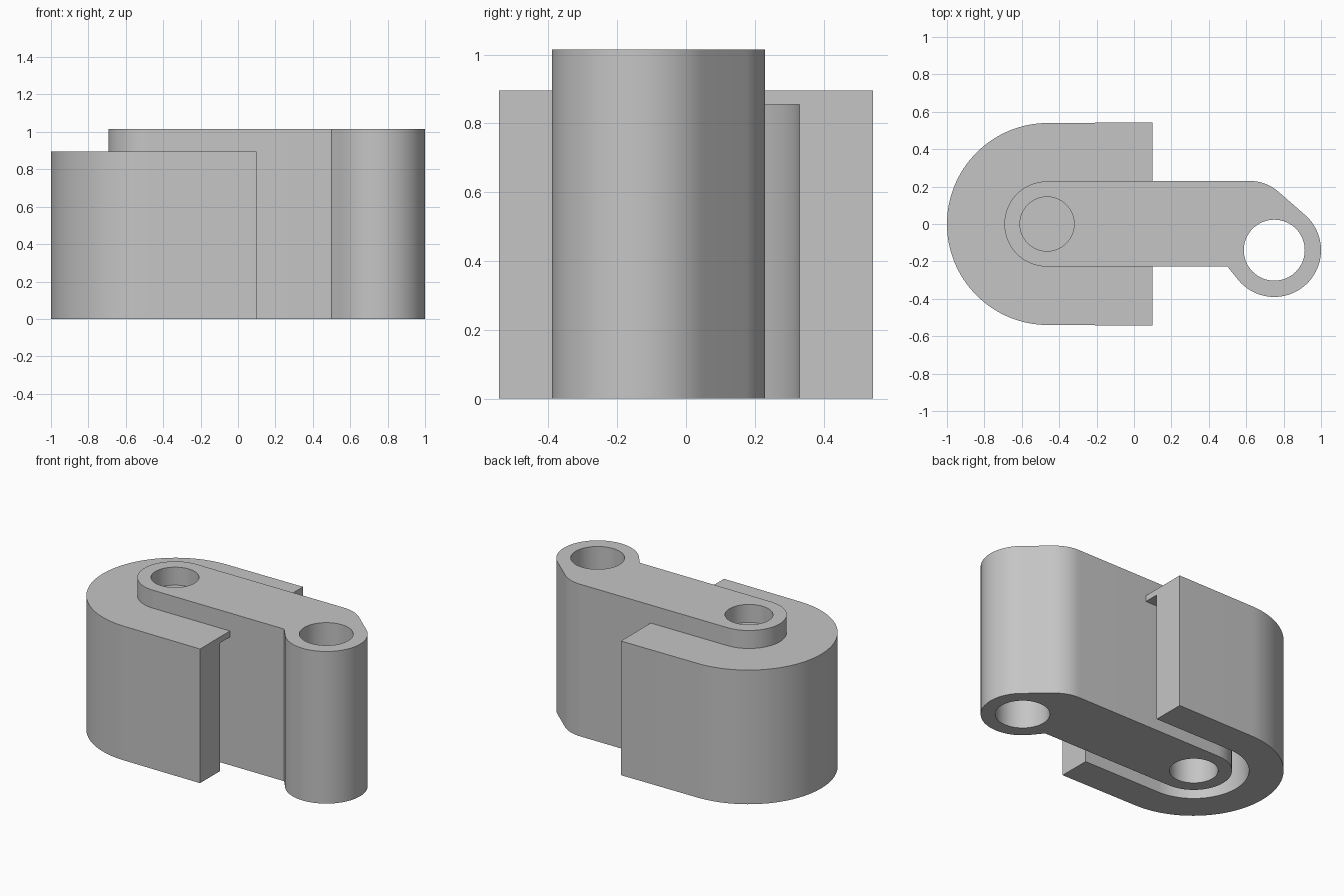
import bpy, bmesh
from math import cos, sin, radians

cube = bpy.data.objects.get("Cube")
if cube:
    bpy.data.objects.remove(cube, do_unlink=True)

grey = bpy.data.materials.new("plain_grey")
grey.use_nodes = True
colour = (0.56, 0.56, 0.56, 1)
grey.diffuse_color = colour
grey.node_tree.nodes["Principled BSDF"].inputs["Base Color"].default_value = colour


def arc(centre, radius, start, end, steps=32):
    """Points along an arc, angles in degrees."""
    angles = [radians(start + (end - start) * i / steps) for i in range(steps + 1)]
    return [(centre[0] + radius * cos(a), centre[1] + radius * sin(a)) for a in angles]


def circle(centre, radius, steps=64):
    return arc(centre, radius, 0, 360, steps)[:-1]


def prism(name, loops, low, high):
    """Extrude an outline, with optional hole loops, between two heights."""
    bm = bmesh.new()
    edges = []
    for loop in loops:
        verts = [bm.verts.new((x, y, low)) for x, y in loop]
        edges += [bm.edges.new((verts[i - 1], verts[i])) for i in range(len(verts))]
    if len(loops) == 1:
        bm.faces.new(verts)
    else:
        bmesh.ops.triangle_fill(bm, edges=edges, use_beauty=True)
    caps = bmesh.ops.extrude_face_region(bm, geom=bm.faces[:], use_keep_orig=True)
    top = [v for v in caps["geom"] if isinstance(v, bmesh.types.BMVert)]
    bmesh.ops.translate(bm, verts=top, vec=(0, 0, high - low))
    bmesh.ops.recalc_face_normals(bm, faces=bm.faces[:])
    mesh = bpy.data.meshes.new(name)
    bm.to_mesh(mesh)
    bm.free()
    mesh.materials.append(grey)
    obj = bpy.data.objects.new(name, mesh)
    bpy.context.collection.objects.link(obj)
    return obj


def smooth(obj):
    bpy.ops.object.select_all(action="DESELECT")
    obj.select_set(True)
    bpy.context.view_layer.objects.active = obj
    bpy.ops.object.shade_smooth_by_angle(angle=radians(25))


pivot, elbow, eye = (-0.465, 0), (0.62, 0), (0.75, -0.14)

# Link arm: rounded bar with a bent eye, and a bore at each end
outline = (arc(pivot, 0.228, 90, 270)
           + [(0.5, -0.228)]
           + arc(eye, 0.25, 217, 409, 48)
           + arc(elbow, 0.23, 49, 90, 12))
link = prism("link_arm", [outline, circle(pivot, 0.145), circle(eye, 0.163)], 0, 1.015)
smooth(link)

# Housing: round-ended block, hollowed from below to leave a thin top plate
housing = prism("housing", [arc((-0.46, 0), 0.54, 91, 269, 64)
                            + [(0.1, -0.543), (0.1, 0.543)]], 0, 0.895)
slot = prism("slot_cutter", [arc(pivot, 0.33, 90, 270, 48)
                             + [(0.4, -0.33), (0.4, 0.33)]], -0.2, 0.855)
slot.hide_render = True
cut = housing.modifiers.new("slot", "BOOLEAN")
cut.operation = "DIFFERENCE"
cut.solver = "EXACT"
cut.object = slot
bpy.context.view_layer.objects.active = housing
bpy.ops.object.modifier_apply(modifier=cut.name)
bpy.data.objects.remove(slot, do_unlink=True)
smooth(housing)
